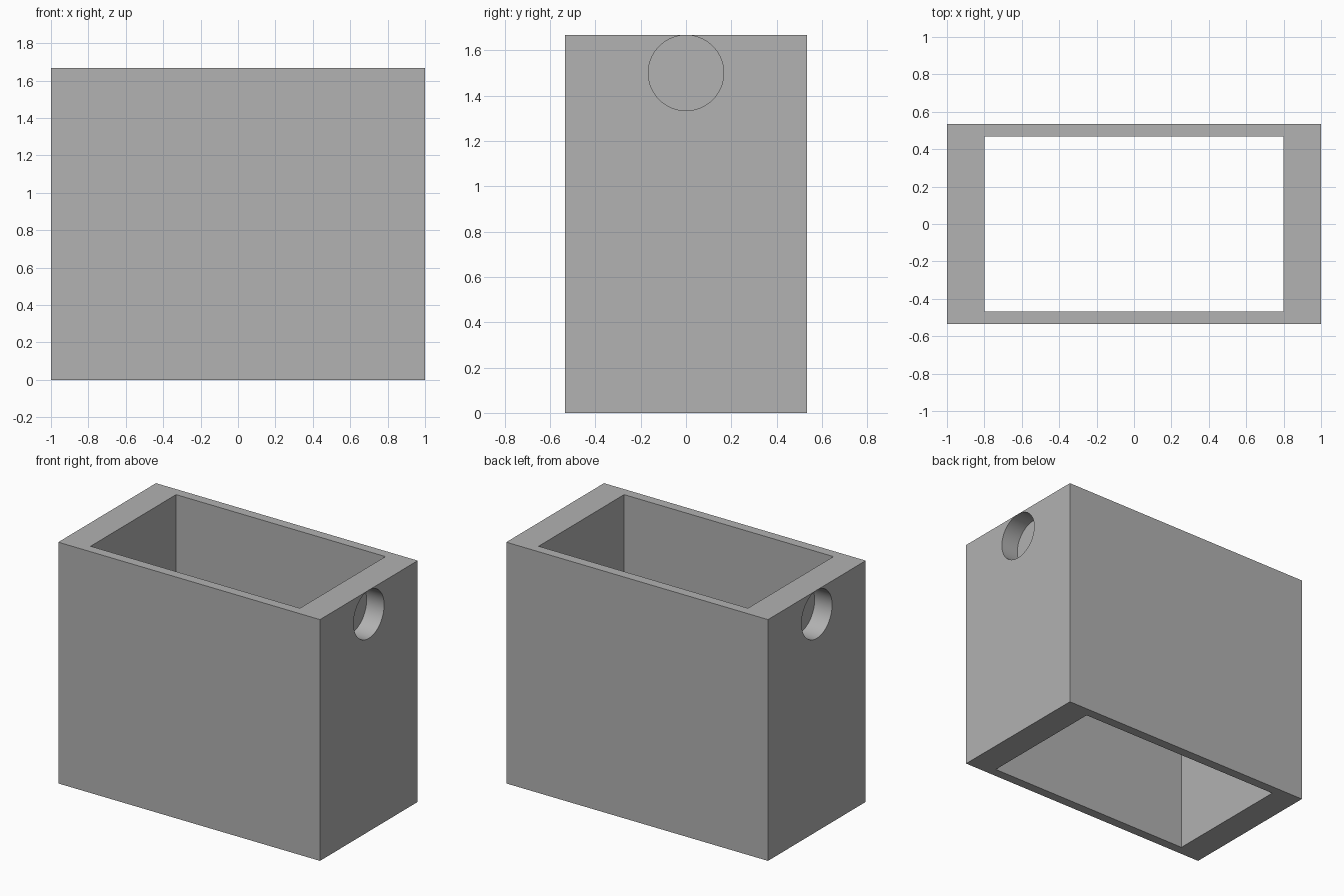
import bpy
from math import radians

old = bpy.data.objects.get("Cube")
if old:
    bpy.data.objects.remove(old, do_unlink=True)

UNIT = 2 / 30                      # design module
LENGTH, DEPTH, HEIGHT = 30 * UNIT, 16 * UNIT, 25 * UNIT
END_WALL, SIDE_WALL = 3 * UNIT, UNIT
SOCKET_RADIUS, SOCKET_DEPTH = 2.5 * UNIT, 2 * UNIT

grey = bpy.data.materials.new("plain_grey")
grey.use_nodes = True
colour = (0.445, 0.445, 0.445, 1)
grey.diffuse_color = colour
grey.node_tree.nodes["Principled BSDF"].inputs["Base Color"].default_value = colour


def box(name, size, centre):
    bpy.ops.mesh.primitive_cube_add(size=1, location=centre)
    obj = bpy.context.object
    obj.name = name
    obj.scale = size
    bpy.ops.object.transform_apply(location=True, rotation=True, scale=True)
    obj.data.materials.append(grey)
    return obj


def cut(target, cutter):
    """Subtract the cutter from the target, then discard the cutter."""
    cutter.hide_render = True
    mod = target.modifiers.new("cut", "BOOLEAN")
    mod.operation = "DIFFERENCE"
    mod.solver = "EXACT"
    mod.object = cutter
    bpy.context.view_layer.objects.active = target
    bpy.ops.object.modifier_apply(modifier=mod.name)
    bpy.data.objects.remove(cutter, do_unlink=True)


# Rectangular sleeve, open at top and bottom
sleeve = box("sleeve", (LENGTH, DEPTH, HEIGHT), (0, 0, HEIGHT / 2))
cut(sleeve, box("cavity_cutter",
                (LENGTH - 2 * END_WALL, DEPTH - 2 * SIDE_WALL, HEIGHT * 2),
                (0, 0, HEIGHT / 2)))

# Blind round sockets just under the rim in both end walls
for side in (-1, 1):
    bpy.ops.mesh.primitive_cylinder_add(
        vertices=64, radius=SOCKET_RADIUS - 0.0003, depth=2 * SOCKET_DEPTH,
        location=(side * LENGTH / 2, 0, HEIGHT - SOCKET_RADIUS),
        rotation=(0, radians(90), 0))
    socket = bpy.context.object
    socket.name = "socket_cutter"
    socket.data.materials.append(grey)
    cut(sleeve, socket)

# Smooth socket walls, crisp box edges
bpy.ops.object.select_all(action="DESELECT")
sleeve.select_set(True)
bpy.context.view_layer.objects.active = sleeve
bpy.ops.object.shade_smooth_by_angle(angle=radians(30))
